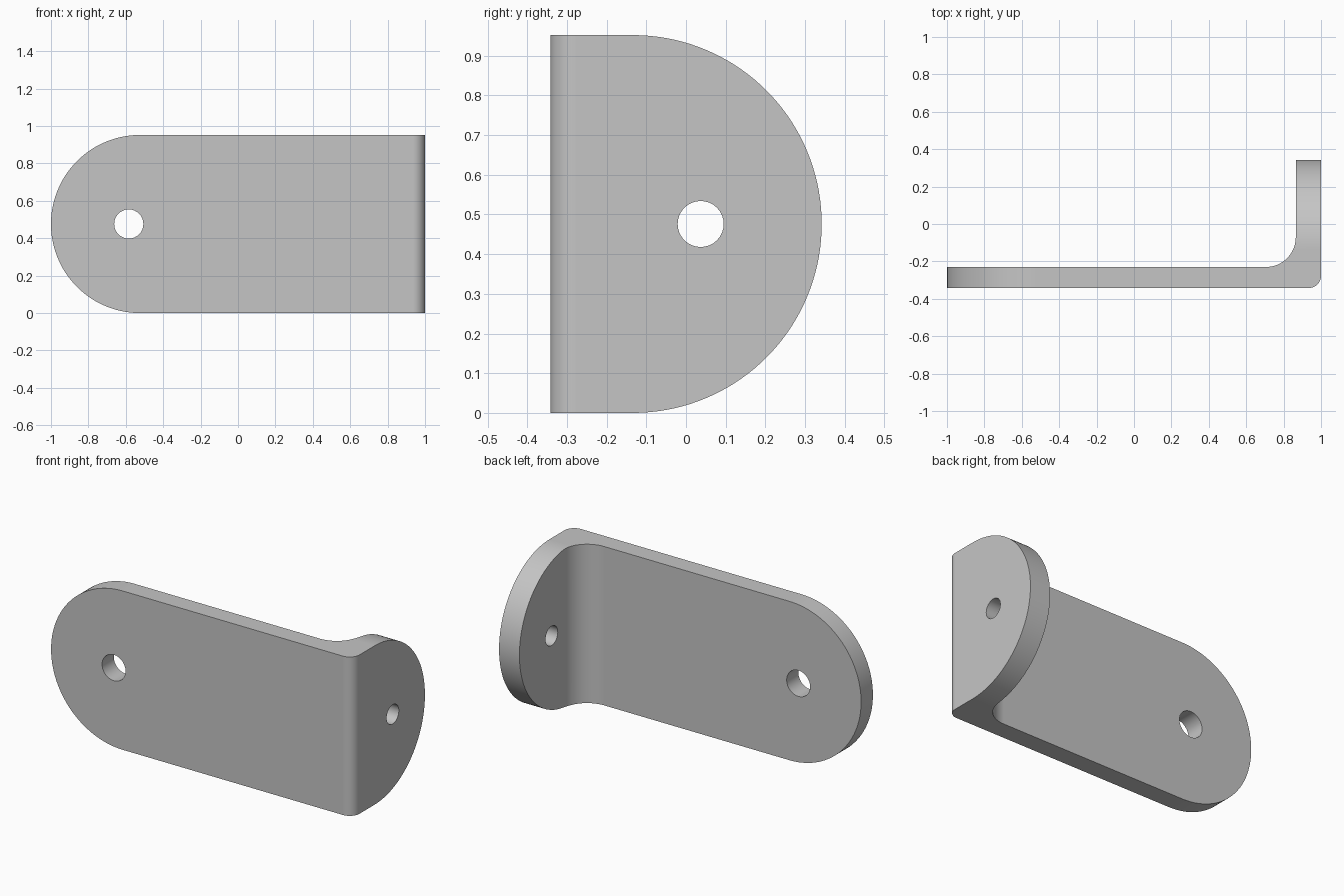
import bpy, bmesh, math
from mathutils import Vector

cube = bpy.data.objects.get("Cube")
if cube:
    bpy.data.objects.remove(cube, do_unlink=True)

H = 0.952            # bracket height
R = H / 2            # radius of the rounded ends
FRONT, BACK = -0.342, 0.342
PLATE_BACK = -0.23   # rear face of the long plate
FLANGE_IN = 0.865    # inner face of the short flange

steel = bpy.data.materials.new("plain_grey")
steel.use_nodes = True
grey = (0.56, 0.56, 0.56, 1)
steel.diffuse_color = grey
steel.node_tree.nodes["Principled BSDF"].inputs["Base Color"].default_value = grey


def arc(cx, cy, r, start, end, n):
    """Points along a circular arc, angles in degrees."""
    pts = []
    for i in range(n + 1):
        a = math.radians(start + (end - start) * i / n)
        pts.append((cx + r * math.cos(a), cy + r * math.sin(a)))
    return pts


def prism(name, points, place, sweep):
    """Extrude a closed 2D outline, placed in space by a function."""
    bm = bmesh.new()
    face = bm.faces.new([bm.verts.new(place(u, v)) for u, v in points])
    ext = bmesh.ops.extrude_face_region(bm, geom=[face])
    verts = [g for g in ext["geom"] if isinstance(g, bmesh.types.BMVert)]
    bmesh.ops.translate(bm, verts=verts, vec=Vector(sweep))
    bmesh.ops.recalc_face_normals(bm, faces=bm.faces)
    mesh = bpy.data.meshes.new(name)
    bm.to_mesh(mesh)
    bm.free()
    mesh.materials.append(steel)
    obj = bpy.data.objects.new(name, mesh)
    bpy.context.collection.objects.link(obj)
    return obj


def cut(obj, tool, operation):
    """Apply a boolean and discard its tool."""
    mod = obj.modifiers.new(tool.name, "BOOLEAN")
    mod.object, mod.operation, mod.solver = tool, operation, "EXACT"
    bpy.ops.object.modifier_apply(modifier=mod.name)
    bpy.data.objects.remove(tool, do_unlink=True)


def along_y(u, v):
    return (u, -1, v)


def along_x(u, v):
    return (-2, u, v)


# Bent strip: L outline with inner fillet and outer bend radius
fillet, bend = 0.16, 0.065
outline = [(-1.1, FRONT)]
outline += arc(1 - bend, FRONT + bend, bend, -90, 0, 16)
outline += [(1, BACK + 0.1), (FLANGE_IN, BACK + 0.1)]
outline += arc(FLANGE_IN - fillet, PLATE_BACK + fillet, fillet, 0, -90, 20)
outline += [(-1.1, PLATE_BACK)]
bracket = prism("angle_bracket", outline, lambda u, v: (u, v, -0.1), (0, 0, H + 0.2))
bpy.context.view_layer.objects.active = bracket
bracket.select_set(True)

# Rounded end of the long plate
plate = arc(R - 1, R, R, 90, 270, 72) + [(2, 0), (2, H)]
cut(bracket, prism("plate_outline", plate, along_y, (0, 2, 0)), "INTERSECT")

# Rounded end of the flange
flange = arc(BACK - R, R, R, -90, 90, 72) + [(-2, H), (-2, 0)]
cut(bracket, prism("flange_outline", flange, along_x, (4, 0, 0)), "INTERSECT")

# Screw holes
hole = arc(-0.584, R, 0.078, 0, 348.75, 31)
cut(bracket, prism("plate_hole", hole, along_y, (0, 1, 0)), "DIFFERENCE")
hole = arc(0.037, R, 0.058, 0, 348.75, 31)
cut(bracket, prism("flange_hole", hole, along_x, (4, 0, 0)), "DIFFERENCE")

# Smooth curves, crisp edges, flat faces kept flat
bpy.ops.object.shade_smooth_by_angle(angle=math.radians(30))
weighted = bracket.modifiers.new("flat_faces", "WEIGHTED_NORMAL")
weighted.keep_sharp = True
